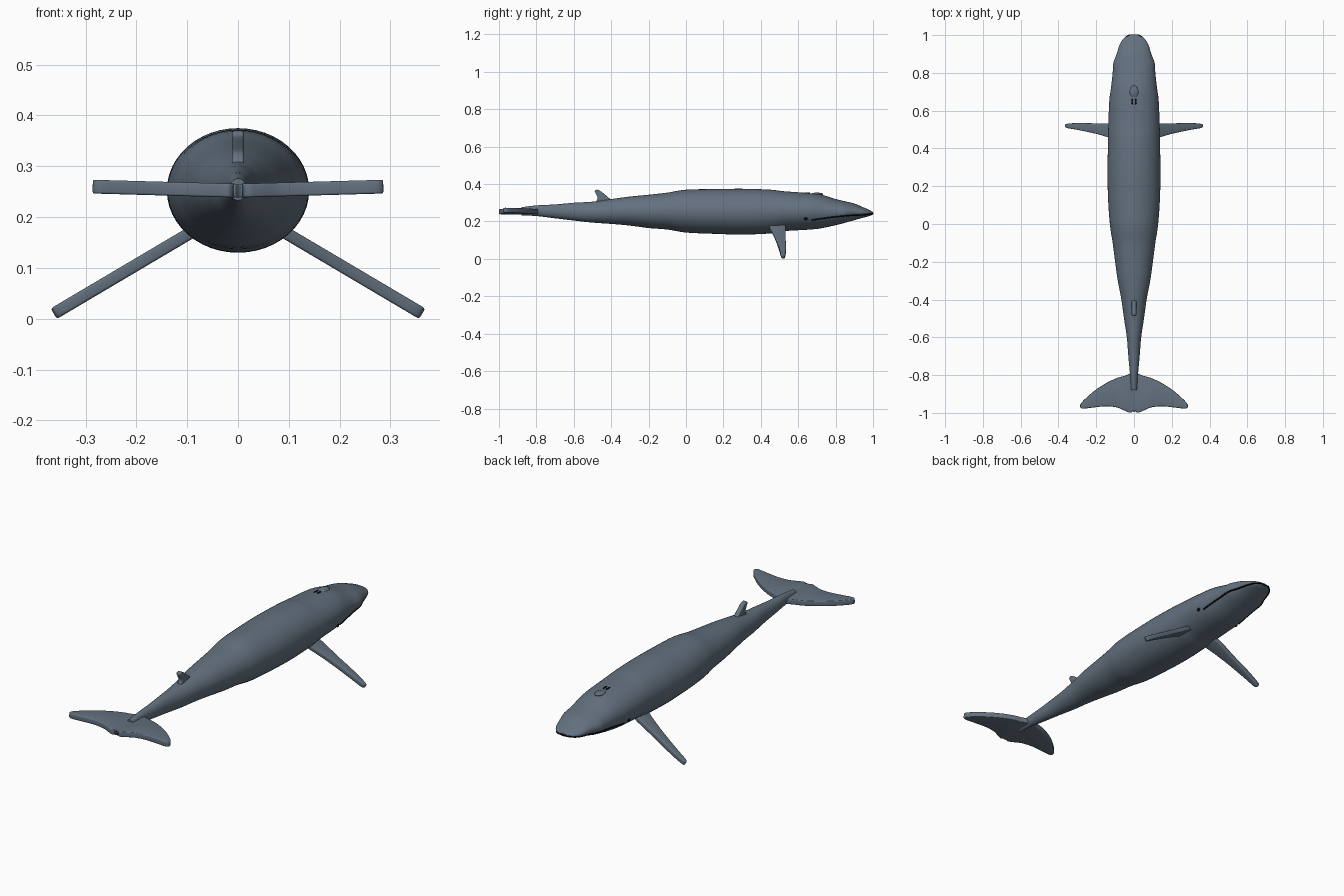
import bpy, bmesh, math
from mathutils import Matrix, Vector

cube = bpy.data.objects.get("Cube")
if cube:
    bpy.data.objects.remove(cube, do_unlink=True)


def material(name, colour):
    mat = bpy.data.materials.new(name)
    mat.use_nodes = True
    mat.diffuse_color = colour
    bsdf = next(n for n in mat.node_tree.nodes if n.type == 'BSDF_PRINCIPLED')
    bsdf.inputs["Base Color"].default_value = colour
    bsdf.inputs["Roughness"].default_value = 0.6
    return mat


SKIN = material("slate grey skin", (0.125, 0.165, 0.212, 1))
BLACK = material("black", (0.004, 0.004, 0.005, 1))


def finish(bm, name, mat, angle=40):
    bmesh.ops.recalc_face_normals(bm, faces=bm.faces)
    mesh = bpy.data.meshes.new(name)
    bm.to_mesh(mesh)
    bm.free()
    mesh.materials.append(mat)
    obj = bpy.data.objects.new(name, mesh)
    bpy.context.collection.objects.link(obj)
    bpy.ops.object.select_all(action='DESELECT')
    bpy.context.view_layer.objects.active = obj
    obj.select_set(True)
    bpy.ops.object.shade_smooth_by_angle(angle=math.radians(angle))
    return obj


def spline(pts, steps, closed=False):
    """Smooth curve through the points."""
    pts = [Vector(p) for p in pts]
    n = len(pts)
    pick = (lambda i: pts[i % n]) if closed else (lambda i: pts[max(0, min(n - 1, i))])
    out = []
    for i in range(n if closed else n - 1):
        a, b, c, d = (pick(i + k) for k in (-1, 0, 1, 2))
        for s in range(steps):
            t = s / steps
            out.append(b + (c - a) * t / 2 + (a * 2 - b * 5 + c * 4 - d) * t * t / 2
                       + (b * 3 - a - c * 3 + d) * t ** 3 / 2)
    if not closed:
        out.append(pts[-1])
    return out


# Body sections: y, half width, top, bottom
SECTIONS = spline([
    (-.88, .017, .276, .233), (-.8, .021, .286, .229), (-.7, .03, .291, .217),
    (-.6, .038, .3, .205), (-.5, .053, .306, .194), (-.4, .067, .32, .187),
    (-.3, .086, .333, .178), (-.2, .1, .343, .165), (-.1, .113, .354, .157),
    (0, .128, .37, .141), (.15, .138, .373, .134), (.3, .14, .375, .13),
    (.45, .137, .37, .136), (.52, .136, .362, .148), (.65, .131, .352, .156), (.72, .122, .344, .163),
    (.8, .113, .32, .18), (.85, .11, .308, .193), (.9, .092, .296, .207),
    (.95, .076, .275, .221), (.98, .056, .262, .229), (1, .025, .25, .237)], 6)


def section(y):
    for a, b in zip(SECTIONS, SECTIONS[1:]):
        if a[0] <= y <= b[0]:
            return a.lerp(b, (y - a[0]) / (b[0] - a[0]))
    return SECTIONS[-1]


# Body
bm = bmesh.new()
SIDES = 48
rings = []
for y, w, top, low in SECTIONS:
    mid, h = (top + low) / 2, (top - low) / 2
    angles = [math.tau * k / SIDES for k in range(SIDES)]
    rings.append([bm.verts.new((w * math.cos(a), y, mid + h * math.sin(a))) for a in angles])
for r, q in zip(rings, rings[1:]):
    for k in range(SIDES):
        j = (k + 1) % SIDES
        bm.faces.new((r[k], r[j], q[j], q[k]))
bm.faces.new(rings[0])
bm.faces.new(rings[-1])
finish(bm, "body", SKIN, 50)


def plate(name, outline, thickness, matrix):
    """Flat fin with rounded rims, laid out in its own plane and then placed."""
    bm = bmesh.new()
    bottom = bm.faces.new([bm.verts.new((p[0], p[1], -thickness / 2)) for p in outline])
    grown = bmesh.ops.extrude_face_region(bm, geom=[bottom])["geom"]
    top = [v for v in grown if isinstance(v, bmesh.types.BMVert)]
    bmesh.ops.translate(bm, verts=top, vec=(0, 0, thickness))
    bmesh.ops.recalc_face_normals(bm, faces=bm.faces)
    rims = [e for e in bm.edges if abs(e.verts[0].co.z - e.verts[1].co.z) < thickness / 2]
    bmesh.ops.bevel(bm, geom=rims, offset=thickness * .22, segments=3,
                    profile=.5, affect='EDGES', clamp_overlap=True)
    caps = [f for f in bm.faces if len(f.verts) > 4]
    bmesh.ops.triangulate(bm, faces=caps)
    bmesh.ops.transform(bm, matrix=matrix, verts=bm.verts)
    return finish(bm, name, SKIN)


# Tail flukes and side flippers
FLUKE = spline([(-.012, -.8), (.05, -.804), (.12, -.828), (.2, -.876), (.265, -.932),
                (.286, -.962), (.272, -.977), (.22, -.972), (.15, -.965), (.09, -.971),
                (.05, -.988), (.02, -.999), (.006, -.987), (-.012, -.98)], 4, True)
FLIPPER = spline([(0, .445), (.08, .461), (.15, .478), (.26, .498), (.325, .508),
                  (.338, .518), (.33, .53), (.25, .535), (.15, .532), (0, .525)], 4, True)
for side, label in ((1, "left"), (-1, "right")):
    flip = Matrix.Diagonal((side, 1, 1, 1))
    plate(label + "_fluke", FLUKE, .027,
          flip @ Matrix.Translation((0, 0, .252)) @ Matrix.Rotation(-.028, 4, 'Y'))
    plate(label + "_flipper", FLIPPER, .024,
          flip @ Matrix.Translation((.07, 0, .183)) @ Matrix.Rotation(math.radians(30.6), 4, 'Y'))

# Dorsal fin, drawn in the y-z plane
DORSAL = spline([(-.395, .3), (-.408, .322), (-.435, .345), (-.46, .364), (-.478, .37),
                 (-.488, .362), (-.48, .344), (-.472, .325), (-.475, .3)], 3, True)
upright = Matrix(((0, 0, 1, 0), (1, 0, 0, 0), (0, 1, 0, 0), (0, 0, 0, 1)))
plate("dorsal_fin", DORSAL, .024, upright)


def ball(name, mat, centre, size):
    bm = bmesh.new()
    bmesh.ops.create_uvsphere(bm, u_segments=20, v_segments=12, radius=1)
    bmesh.ops.transform(bm, verts=bm.verts,
                        matrix=Matrix.Translation(centre) @ Matrix.Diagonal((*size, 1)))
    return finish(bm, name, mat, 60)


def skin_x(y, z):
    """Half width of the body at a given height."""
    _, w, top, low = section(y)
    t = (2 * z - top - low) / (top - low)
    return w * math.sqrt(max(0, 1 - t * t))


# Eyes, blowholes and the raised guard in front of them
for side, label in ((1, "left"), (-1, "right")):
    ball(label + "_eye", BLACK, (side * skin_x(.64, .215), .64, .215), (.006, .009, .009))
    ball(label + "_blowhole", BLACK, (side * .009, .648, section(.648)[2]), (.005, .017, .004))
ball("blowhole_guard", SKIN, (0, .7, section(.7)[2] - .002), (.023, .033, .009))

# Mouth line running round the snout
line = spline([(.67, .207), (.76, .22), (.86, .231), (.95, .236), (.985, .24), (.999, .243)], 6)
half = [(skin_x(y, z), y, z) for y, z in line]
path = half + [(-x, y, z) for x, y, z in reversed(half)]
curve = bpy.data.curves.new("mouth_line", 'CURVE')
curve.dimensions = '3D'
curve.bevel_depth = .004
curve.bevel_resolution = 2
curve.use_fill_caps = True
poly = curve.splines.new('POLY')
poly.points.add(len(path) - 1)
for point, co in zip(poly.points, path):
    point.co = (*co, 1)
curve.materials.append(BLACK)
bpy.context.collection.objects.link(bpy.data.objects.new("mouth_line", curve))
